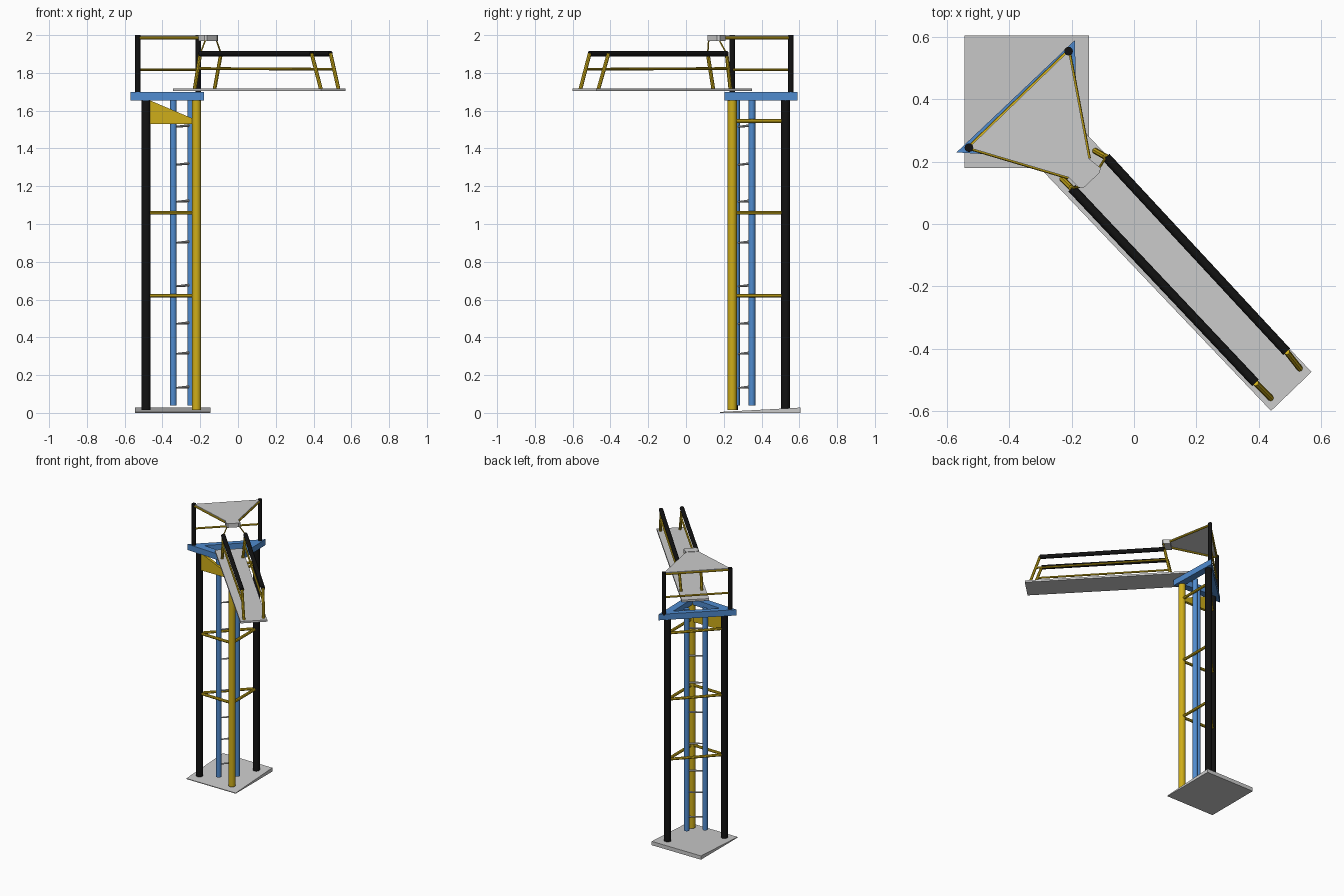
import bpy, bmesh, math
from mathutils import Vector

if "Cube" in bpy.data.objects:
    bpy.data.objects.remove(bpy.data.objects["Cube"])


def material(name, rgb):
    m = bpy.data.materials.new(name)
    m.diffuse_color = (*rgb, 1)
    m.use_nodes = True
    m.node_tree.nodes["Principled BSDF"].inputs["Base Color"].default_value = m.diffuse_color
    return m


BLACK = material("black", (0.006, 0.006, 0.006))
BLUE = material("blue", (0.08, 0.26, 0.62))
YELLOW = material("yellow", (0.62, 0.42, 0.01))


def finish(bm, name, mat, smooth=False):
    bmesh.ops.recalc_face_normals(bm, faces=bm.faces)
    me = bpy.data.meshes.new(name)
    bm.to_mesh(me)
    bm.free()
    ob = bpy.data.objects.new(name, me)
    bpy.context.collection.objects.link(ob)
    if mat:
        me.materials.append(mat)
    if smooth:
        bpy.ops.object.select_all(action='DESELECT')
        bpy.context.view_layer.objects.active = ob
        ob.select_set(True)
        bpy.ops.object.shade_smooth_by_angle(angle=math.radians(40))
    return ob


def tube(name, a, b, r, mat, sides=12, r2=None):
    """Round bar between two points."""
    a, b = Vector(a), Vector(b)
    d = b - a
    bm = bmesh.new()
    bmesh.ops.create_cone(bm, cap_ends=True, segments=sides, radius1=r,
                          radius2=r if r2 is None else r2, depth=d.length)
    rot = d.to_track_quat('Z', 'Y')
    for v in bm.verts:
        v.co = rot @ v.co + (a + b) / 2
    return finish(bm, name, mat, True)


def slab(name, outline, z0, z1, mat=None):
    """Flat plate from an xy outline."""
    bm = bmesh.new()
    f = bm.faces.new([bm.verts.new((x, y, z0)) for x, y in outline])
    top = bmesh.ops.extrude_face_region(bm, geom=[f], use_keep_orig=True)
    for v in top["geom"]:
        if isinstance(v, bmesh.types.BMVert):
            v.co.z = z1
    return finish(bm, name, mat)


# Wedge-shaped base plate
base = slab("base_plate", [(-0.545, 0.18), (-0.145, 0.18), (-0.145, 0.605), (-0.545, 0.605)], 0, 0.028)
for v in base.data.vertices:
    if v.co.z > 0.01 and v.co.y < 0.3:
        v.co.z = 0.005

# Three main tower legs
left, back, front = (-0.487, 0.25), (-0.22, 0.527), (-0.22, 0.245)
for name, p, mat in (("left_leg", left, BLACK), ("back_leg", back, BLACK), ("front_leg", front, YELLOW)):
    tube(name, (*p, 0.015), (*p, 1.665), 0.024, mat, 16)

# Horizontal braces tying the legs together
for i, z in enumerate((0.62, 1.06, 1.545)):
    for name, a, b in (("side", left, front), ("right", front, back), ("rear", back, left)):
        if not (name == "side" and i == 2):
            tube(f"{name}_brace_{i}", (*a, z), (*b, z), 0.01, YELLOW, 8)

# Tapered gusset replacing the top side brace
bm = bmesh.new()
gusset = [(-0.475, 1.53), (-0.22, 1.53), (-0.22, 1.55), (-0.475, 1.658)]
f = bm.faces.new([bm.verts.new((x, 0.238, z)) for x, z in gusset])
ext = bmesh.ops.extrude_face_region(bm, geom=[f], use_keep_orig=True)
bmesh.ops.translate(bm, vec=(0, 0.02, 0), verts=[g for g in ext["geom"] if isinstance(g, bmesh.types.BMVert)])
finish(bm, "side_gusset", YELLOW)

# Ladder
la, lb = (-0.343, 0.267), (-0.25, 0.349)
for i, p in enumerate((la, lb)):
    tube(f"ladder_rail_{i}", (*p, 0.04), (*p, 1.665), 0.018, BLUE, 14)
for i, z in enumerate((0.135, 0.315, 0.474, 0.673, 0.903, 1.12, 1.317, 1.518)):
    tube(f"ladder_rung_{i}", (*la, z - 0.004), (*lb, z + 0.004), 0.004, None, 8, 0.008)

# Triangular blue platform frame
tri = [Vector(p) for p in ((-0.57, 0.23), (-0.18, 0.205), (-0.19, 0.59))]
mid = sum(tri, Vector((0, 0))) / 3
inner = [mid + (p - mid) * 0.6 for p in tri]
for i in range(3):
    j = (i + 1) % 3
    slab(f"platform_beam_{i}", [tri[i], tri[j], inner[j], inner[i]], 1.655, 1.698, BLUE)

# Guard posts, crossbars and canopy
g1, g2 = (-0.53, 0.245), (-0.21, 0.555)
n1, n2 = (-0.21, 0.15), (-0.145, 0.21)
for i, p in enumerate((g1, g2)):
    tube(f"guard_post_{i}", (*p, 1.69), (*p, 2.0), 0.014, BLACK)
tube("guard_crossbar", (*g1, 1.817), (*g2, 1.817), 0.007, YELLOW, 8)
for i, (a, b) in enumerate(((g1, g2), (g1, n1), (g2, n2))):
    tube(f"canopy_bar_{i}", (*a, 1.985), (*b, 1.985), 0.007, YELLOW, 8)
slab("canopy_sheet", [g1, n1, n2, g2], 1.989, 1.997)
slab("canopy_block", [n1, (-0.178, 0.117), (-0.163, 0.115), (-0.11, 0.165), (-0.107, 0.18), n2], 1.97, 2.0)

# Walkway deck
slab("walkway_deck", [(0.57, -0.475), (0.44, -0.6), (-0.345, 0.225), (-0.21, 0.35)], 1.703, 1.717)

# Handrails: ends of rail, splayed feet, link to the canopy block
sides = (((-0.09, 0.215), (0.49, -0.41), (-0.125, 0.235), (0.533, -0.465), (-0.115, 0.175)),
         ((-0.2, 0.115), (0.39, -0.51), (-0.23, 0.145), (0.44, -0.56), (-0.172, 0.12)))
for i, (a, b, fa, fb, link) in enumerate(sides):
    A, B = Vector((*a, 1.902)), Vector((*b, 1.902))
    FA, FB = Vector((*fa, 1.71)), Vector((*fb, 1.71))
    tube(f"handrail_{i}", A, B, 0.015, BLACK)
    tube(f"rail_post_inner_{i}", FA, A, 0.01, YELLOW, 8)
    tube(f"rail_post_outer_{i}", FB, B, 0.01, YELLOW, 8)
    tube(f"mid_rail_{i}", A.lerp(FA, 0.41), B.lerp(FB, 0.43), 0.007, YELLOW, 8)
    tube(f"canopy_link_{i}", A, (*link, 1.975), 0.004, YELLOW, 8)
